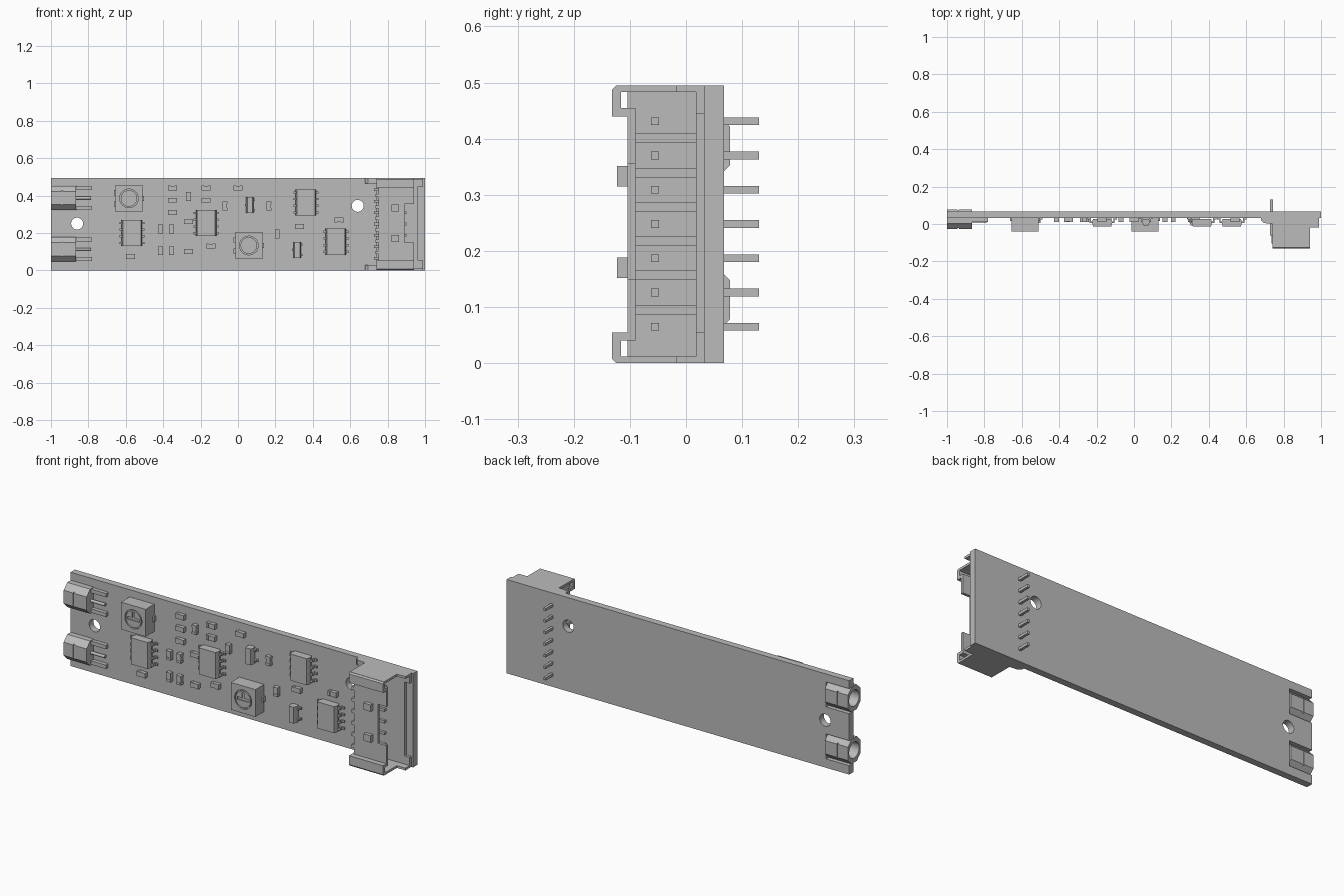
import bpy, bmesh, math
from mathutils import Matrix, Vector

cube = bpy.data.objects.get("Cube")
if cube:
    bpy.data.objects.remove(cube, do_unlink=True)

grey = bpy.data.materials.new("plain grey")
grey.use_nodes = True
colour = (0.5, 0.5, 0.5, 1)
grey.diffuse_color = colour
grey.node_tree.nodes["Principled BSDF"].inputs["Base Color"].default_value = colour

FRONT, BACK = 0.032, 0.068      # board faces


def finish(name, bm):
    bmesh.ops.recalc_face_normals(bm, faces=bm.faces)
    mesh = bpy.data.meshes.new(name)
    bm.to_mesh(mesh)
    bm.free()
    mesh.materials.append(grey)
    obj = bpy.data.objects.new(name, mesh)
    bpy.context.collection.objects.link(obj)
    return obj


def boxes(name, items):
    """One object from boxes given as (x0, x1, y0, y1, z0, z1)."""
    bm = bmesh.new()
    for x0, x1, y0, y1, z0, z1 in items:
        centre = Vector((x0 + x1, y0 + y1, z0 + z1)) / 2
        size = Matrix.Diagonal((x1 - x0, y1 - y0, z1 - z0, 1))
        bmesh.ops.create_cube(bm, size=1, matrix=Matrix.Translation(centre) @ size)
    return finish(name, bm)


def cylinder(name, centre, radius, depth, axis, sides=32):
    bm = bmesh.new()
    turn = Matrix.Rotation(math.pi / 2, 4, 'X' if axis == 'Y' else 'Y')
    bmesh.ops.create_cone(bm, cap_ends=True, segments=sides, radius1=radius, radius2=radius,
                          depth=depth, matrix=Matrix.Translation(centre) @ turn)
    return finish(name, bm)


def prism(name, outline, axis, start, end):
    """Extrude an outline of (y, z) along X or (x, y) along Z."""
    bm = bmesh.new()
    place = (lambda a, b: (start, a, b)) if axis == 'X' else (lambda a, b: (a, b, start))
    face = bm.faces.new([bm.verts.new(place(a, b)) for a, b in outline])
    out = bmesh.ops.extrude_face_region(bm, geom=[face])["geom"]
    step = Vector((end - start, 0, 0)) if axis == 'X' else Vector((0, 0, end - start))
    bmesh.ops.translate(bm, vec=step, verts=[v for v in out if isinstance(v, bmesh.types.BMVert)])
    return finish(name, bm)


def cut(obj, cutter):
    cutter.hide_render = True
    mod = obj.modifiers.new("cut", 'BOOLEAN')
    mod.operation, mod.solver, mod.object = 'DIFFERENCE', 'EXACT', cutter
    bpy.context.view_layer.objects.active = obj
    bpy.ops.object.modifier_apply(modifier=mod.name)
    bpy.data.objects.remove(cutter, do_unlink=True)


def smooth(obj):
    bpy.ops.object.select_all(action='DESELECT')
    obj.select_set(True)
    bpy.context.view_layer.objects.active = obj
    bpy.ops.object.shade_smooth_by_angle()


# Circuit board with two mounting holes and two edge notches
board = boxes("circuit_board", [(-1, 1, FRONT, BACK, 0, 0.495)])
for x, z in ((-0.86, 0.25), (0.64, 0.345)):
    cut(board, cylinder("hole_cutter", (x, 0.05, z), 0.032, 0.2, 'Y'))
sockets = {"upper": 0.387, "lower": 0.113}
for z in sockets.values():
    cut(board, boxes("notch_cutter", [(-1.1, -0.866, 0, 0.1, z - 0.066, z + 0.066)]))
smooth(board)

# Edge sockets: chamfered sleeve with a round bore and three leads
for side, z in sockets.items():
    y0, y1, w, c = -0.026, 0.078, 0.065, 0.03
    outline = [(y0, z - w + c), (y0 + c, z - w), (y1 - c, z - w), (y1, z - w + c),
               (y1, z + w - c), (y1 - c, z + w), (y0 + c, z + w), (y0, z + w - c)]
    body = prism(side + "_socket", outline, 'X', -1, -0.866)
    cut(body, cylinder("bore_cutter", (-1, 0.026, z), 0.042, 0.18, 'X'))
    for y in (y0, y1):
        cut(body, boxes("slot_cutter", [(-0.945, -0.935, y - 0.004, y + 0.004, z - w, z + w)]))
    smooth(body)
    boxes(side + "_socket_leads", [(-0.87, -0.78, 0.012, FRONT, z + s * 0.052 - 0.01,
                                   z + s * 0.052 + 0.01) for s in (-1, 1)])
    smooth(cylinder(side + "_socket_core", (-0.86, 0.015, z), 0.008, 0.15, 'X', 16))

# Eight-lead chips: tapered body and bent leads
for n, (x, z) in enumerate(((-0.567, 0.2), (-0.17, 0.253), (0.363, 0.363), (0.523, 0.153))):
    w = 0.055
    outline = [(x - w, 0.01), (x - w + 0.007, -0.014), (x + w - 0.007, -0.014),
               (x + w, 0.01), (x + w - 0.007, 0.028), (x - w + 0.007, 0.028)]
    prism("chip_%d" % n, outline, 'Z', z - 0.07, z + 0.07)
    leads = []
    for s in (-1, 1):
        for k in range(4):
            lz = z + (k - 1.5) * 0.036
            for a, b, y0, y1 in ((0.05, 0.066, 0.006, 0.013), (0.06, 0.067, 0.006, FRONT),
                                 (0.06, 0.078, 0.025, FRONT)):
                xs = sorted((x + s * a, x + s * b))
                leads.append((*xs, y0, y1, lz - 0.006, lz + 0.006))
    boxes("chip_leads_%d" % n, leads)

# Trimmers: square case, round recess, crossed dial
for n, (x, z) in enumerate(((-0.583, 0.385), (0.058, 0.133))):
    h = 0.072
    case = boxes("trimmer_%d" % n, [(x - h, x + h, -0.04, FRONT, z - h, z + h)])
    cut(case, cylinder("recess_cutter", (x, -0.04, z), 0.05, 0.02, 'Y'))
    dial = cylinder("trimmer_dial_%d" % n, (x, -0.034, z), 0.044, 0.012, 'Y')
    cut(dial, boxes("slot_cutter", [(x - 0.035, x + 0.035, -0.05, -0.034, z - 0.007, z + 0.007)]))
    cut(dial, boxes("slot_cutter", [(x - 0.007, x + 0.007, -0.05, -0.034, z, z + 0.035)]))
    smooth(case)
    smooth(dial)
    tabs = []
    for s, off in ((-1, -0.03), (-1, 0.03), (1, 0)):
        a, b = sorted((s * 0.06, s * 0.081))
        tabs.append((x + a, x + b, 0.015, FRONT, z + off - 0.014, z + off + 0.014))
    boxes("trimmer_tabs_%d" % n, tabs)

# Three-lead transistors
for n, (x, z) in enumerate(((0.064, 0.35), (0.317, 0.11))):
    outline = [(x - 0.02, 0.012), (x - 0.014, -0.008), (x + 0.014, -0.008),
               (x + 0.02, 0.012), (x + 0.016, 0.028), (x - 0.016, 0.028)]
    prism("transistor_%d" % n, outline, 'Z', z - 0.043, z + 0.043)
    leads = []
    for s, off in ((-1, 0), (1, -0.028), (1, 0.028)):
        for a, b, y0 in ((0.015, 0.027, 0.012), (0.02, 0.034, 0.026)):
            xs = sorted((x + s * a, x + s * b))
            leads.append((*xs, y0, FRONT if y0 > 0.02 else 0.03, z + off - 0.006, z + off + 0.006))
    boxes("transistor_leads_%d" % n, leads)

# Small passives, lying flat or upright, with raised end caps
flat = [(-.35, .44), (-.17, .44), (0, .44), (-.35, .375), (-.17, .375), (-.35, .31), (.54, .27),
        (.33, .235), (-.265, .26), (-.145, .13), (-.265, .1), (-.575, .075)]
upright = [(-.265, .395), (-.07, .345), (.165, .345), (-.415, .22), (-.355, .22),
           (.21, .195), (-.415, .105), (-.355, .105)]
bodies, caps = [], []
for points, w, h in ((flat, 0.022, 0.012), (upright, 0.012, 0.022)):
    for x, z in points:
        bodies.append((x - w, x + w, 0.013, FRONT, z - h, z + h))
        for s in (-1, 1):
            dx, dz = (s * 0.018, 0) if w > h else (0, s * 0.018)
            cw, ch = (0.006, 0.013) if w > h else (0.013, 0.006)
            caps.append((x + dx - cw, x + dx + cw, 0.011, FRONT, z + dz - ch, z + dz + ch))
boxes("passive_bodies", bodies)
boxes("passive_end_caps", caps)

# Side-entry header shell
TOP = 0.495
pins = [0.065 + k * 0.061 for k in range(7)]
boxes("header_floor", [(0.74, 0.96, 0.018, FRONT, 0, TOP), (0.96, 0.99, 0.018, FRONT, 0, 0.055),
                       (0.96, 0.99, 0.018, FRONT, 0.445, TOP)])
boxes("header_back_wall", [(0.75, 0.77, -0.104, 0.02, 0.01, 0.485)])
boxes("header_front_wall", [(0.75, 0.89, -0.104, -0.09, 0.04, 0.455),
                            (0.89, 0.94, -0.104, -0.09, 0.04, 0.15),
                            (0.89, 0.94, -0.104, -0.09, 0.355, 0.455)])
boxes("header_latch_bumps", [(0.82, 0.86, -0.123, -0.1, z - 0.018, z + 0.018)
                             for z in (0.17, 0.333)])
boxes("header_ribs", [(0.735, 0.782, -0.104, FRONT, z + 0.022, z + 0.039) for z in pins[:-1]])
for name, flip in (("lower", False), ("upper", True)):
    def zs(a, b):
        return (TOP - b, TOP - a) if flip else (a, b)
    boxes(name + "_header_side", [(0.74, 0.94, -0.125, FRONT, *zs(0, 0.012)),
                                  (0.94, 0.99, -0.018, FRONT, *zs(0, 0.012)),
                                  (0.74, 0.94, -0.116, -0.09, *zs(0.04, 0.055))])
    start, end = zs(0, 0.055)
    edge = [(-0.132, zs(0.008, 1)[flip]), (-0.124, zs(0, 1)[flip]), (-0.116, zs(0, 1)[flip]),
            (-0.116, zs(0.055, 1)[flip]), (-0.132, zs(0.055, 1)[flip])]
    prism(name + "_header_shoulder", edge, 'X', 0.74, 0.94)
    foot = [(0.68, FRONT), (0.68, 0.018), (0.695, 0.005), (0.75, 0), (0.75, FRONT)]
    prism(name + "_header_foot", foot, 'Z', *zs(0, 0.03))

# Header contacts: pin inside the shell and leg through the board
contacts = []
for z in pins:
    contacts.append((0.728, 0.9, -0.062, -0.048, z - 0.007, z + 0.007))
    contacts.append((0.728, 0.742, -0.062, 0.13, z - 0.007, z + 0.007))
boxes("header_contacts", contacts)
